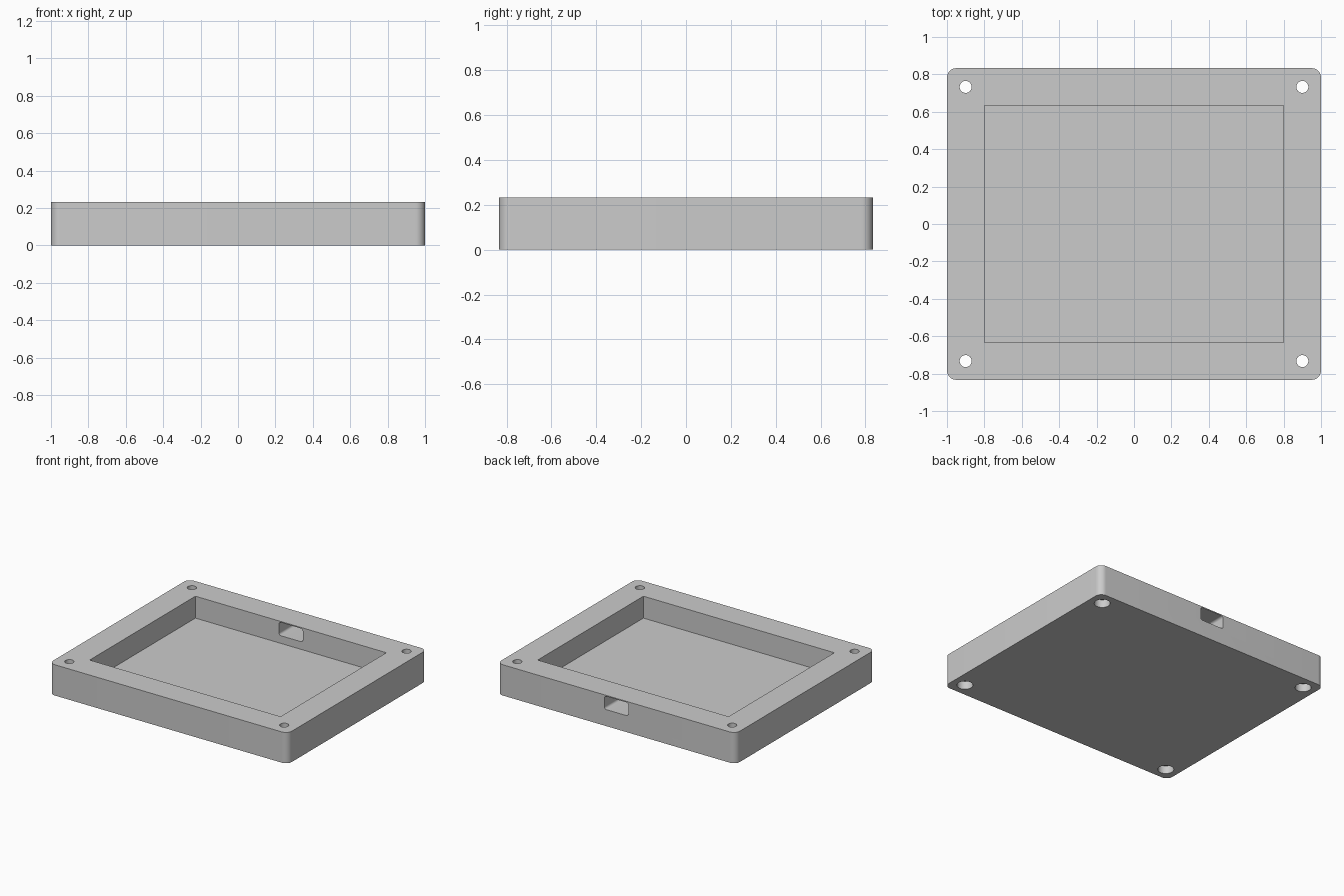
import bpy
import bmesh
from math import radians

cube = bpy.data.objects.get("Cube")
if cube:
    bpy.data.objects.remove(cube, do_unlink=True)

HEIGHT, FLOOR = 0.233, 0.067
HALF_X, HALF_Y = 1.0, 0.833

grey = bpy.data.materials.new("light_grey")
grey.use_nodes = True
grey.diffuse_color = (0.6, 0.6, 0.6, 1)
grey.node_tree.nodes["Principled BSDF"].inputs["Base Color"].default_value = (0.6, 0.6, 0.6, 1)


def finish(name, bm):
    mesh = bpy.data.meshes.new(name)
    bmesh.ops.recalc_face_normals(bm, faces=bm.faces)
    bm.to_mesh(mesh)
    bm.free()
    mesh.materials.append(grey)
    obj = bpy.data.objects.new(name, mesh)
    bpy.context.collection.objects.link(obj)
    return obj


def box(name, low, high, axis=None, radius=0, segments=8):
    """Box between two corners; edges along the given axis are rounded."""
    bm = bmesh.new()
    bmesh.ops.create_cube(bm, size=1)
    for v in bm.verts:
        v.co = [(a + b) / 2 + c * (b - a) for a, b, c in zip(low, high, v.co)]
    if axis is not None:
        edges = [e for e in bm.edges
                 if abs(e.verts[0].co[axis] - e.verts[1].co[axis]) > 1e-4]
        bmesh.ops.bevel(bm, geom=edges, offset=radius, segments=segments,
                        affect='EDGES', profile=0.5)
    return finish(name, bm)


def cylinder(name, x, y, low, high, radius):
    bm = bmesh.new()
    bmesh.ops.create_cone(bm, cap_ends=True, segments=48, radius1=radius,
                          radius2=radius, depth=high - low)
    bmesh.ops.translate(bm, verts=bm.verts, vec=(x, y, (low + high) / 2))
    return finish(name, bm)


# Tray body with rounded vertical corners
tray = box("tray", (-HALF_X, -HALF_Y, 0), (HALF_X, HALF_Y, HEIGHT), 2, 0.05, 12)

# Central pocket and the port slot through the back wall
cutters = [
    box("pocket_cutter", (-0.8, -0.633, FLOOR), (0.8, 0.633, 0.4)),
    box("port_cutter", (-0.1, 0.5, 0.125), (0.1, 1.0, 0.225), 1, 0.018),
]

# Corner screw holes, each widened from below for the screw head
for sx in (-1, 1):
    for sy in (-1, 1):
        x, y = sx * 0.9, sy * 0.733
        cutters.append(cylinder("screw_hole_cutter", x, y, -0.1, 0.4, 0.032))
        cutters.append(cylinder("screw_head_cutter", x, y, -0.1, 0.06, 0.055))

bpy.context.view_layer.objects.active = tray
for cutter in cutters:
    mod = tray.modifiers.new("cut", 'BOOLEAN')
    mod.operation = 'DIFFERENCE'
    mod.solver = 'EXACT'
    mod.object = cutter
    bpy.ops.object.modifier_apply(modifier=mod.name)
    bpy.data.objects.remove(cutter, do_unlink=True)

# Smooth the rounded corners and holes, keep hard edges
bpy.ops.object.select_all(action='DESELECT')
tray.select_set(True)
bpy.ops.object.shade_smooth_by_angle(angle=radians(30))
